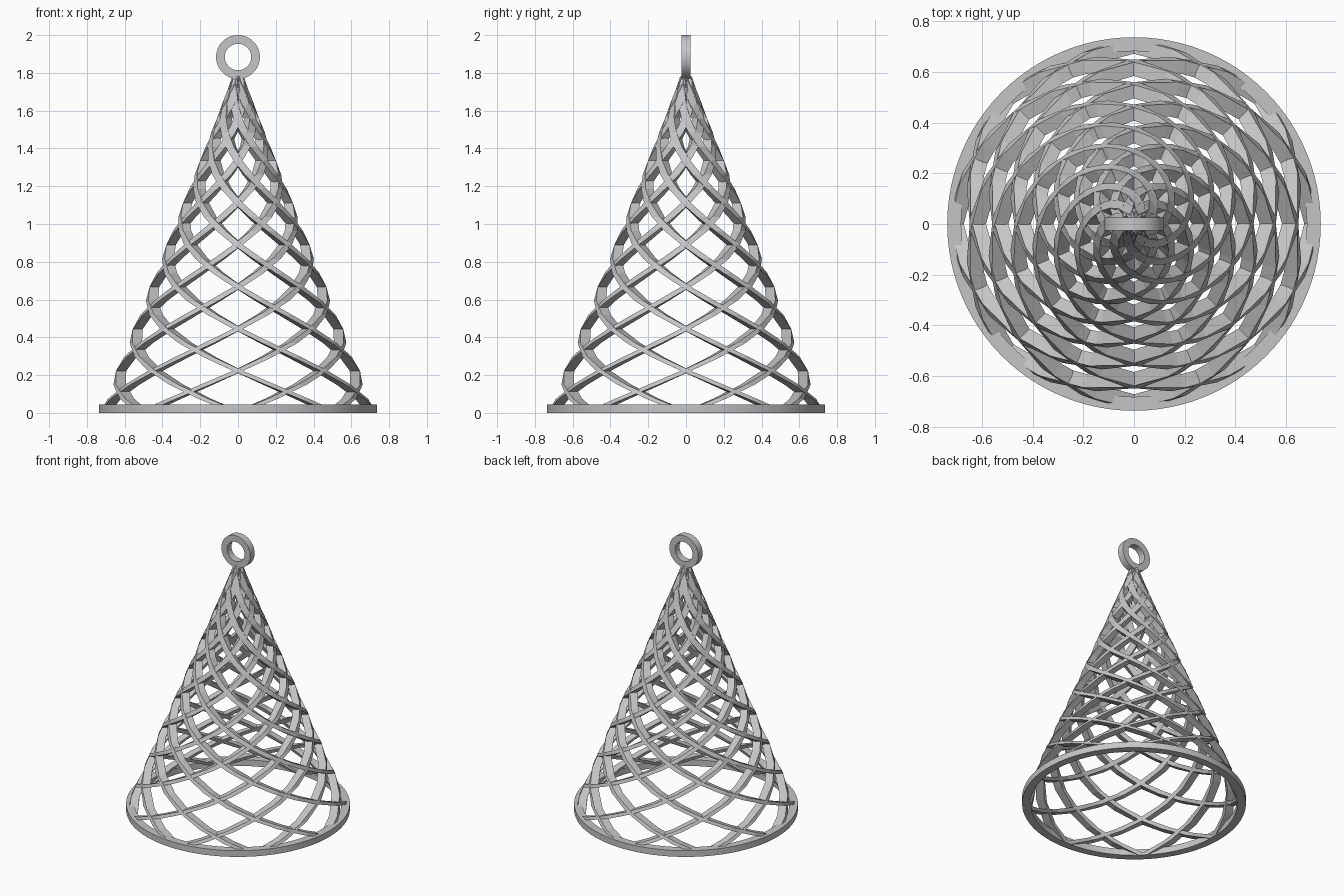
import bpy
import bmesh
from math import cos, sin, pi
from mathutils import Matrix

cube = bpy.data.objects.get("Cube")
if cube:
    bpy.data.objects.remove(cube)

grey = bpy.data.materials.new("plain grey")
grey.use_nodes = True
colour = (0.56, 0.56, 0.56, 1)
grey.diffuse_color = colour
grey.node_tree.nodes["Principled BSDF"].inputs["Base Color"].default_value = colour

HEIGHT = 1.78      # height of the lattice
STRIPS = 8         # strips in each direction
STEPS = 24         # straight segments in one full turn


def sweep(name, sections, closed):
    """Skin a list of equal point loops into a solid."""
    bm = bmesh.new()
    loops = [[bm.verts.new(p) for p in s] for s in sections]
    n = len(loops[0])
    pairs = list(zip(loops, loops[1:]))
    if closed:
        pairs.append((loops[-1], loops[0]))
    else:
        bm.faces.new(loops[0])
        bm.faces.new(loops[-1])
    for a, b in pairs:
        for i in range(n):
            j = (i + 1) % n
            bm.faces.new((a[i], a[j], b[j], b[i]))
    bmesh.ops.recalc_face_normals(bm, faces=bm.faces)
    mesh = bpy.data.meshes.new(name)
    bm.to_mesh(mesh)
    bm.free()
    mesh.materials.append(grey)
    obj = bpy.data.objects.new(name, mesh)
    bpy.context.collection.objects.link(obj)
    return obj


def ring(name, outer, inner, height, sides):
    """Flat band of rectangular section around z."""
    profile = [(outer, 0), (outer, height), (inner, height), (inner, 0)]
    sections = []
    for k in range(sides):
        a = 2 * pi * k / sides
        sections.append([(r * cos(a), r * sin(a), z) for r, z in profile])
    return sweep(name, sections, True)


def strip(name, start, direction):
    """Square bar winding once around the cone."""
    sections = []
    for k in range(STEPS + 1):
        t = k / STEPS
        z = HEIGHT * t
        outer = 0.735 - 0.4 * z
        width = 0.056 - 0.012 * t
        half = width / 2
        a = start + direction * 2 * pi * t
        corners = [(outer, -half), (outer, half),
                   (outer - width, half), (outer - width, -half)]
        sections.append([(r * cos(a) - s * sin(a), r * sin(a) + s * cos(a), z)
                         for r, s in corners])
    return sweep(name, sections, False)


# Lattice of strips winding both ways
for label, direction in (("left", 1), ("right", -1)):
    for i in range(STRIPS):
        strip(f"{label}_winding_strip_{i + 1}", 2 * pi * i / STRIPS, direction)

# Base band
ring("base_ring", 0.737, 0.682, 0.045, 96)

# Hanging loop, standing upright and facing the front
loop = ring("hanging_loop", 0.116, 0.07, 0.05, 48)
loop.data.transform(Matrix.Translation((0, 0.025, 1.884)) @ Matrix.Rotation(pi / 2, 4, "X"))

# Smooth the round bands, keep their edges sharp
for name in ("base_ring", "hanging_loop"):
    obj = bpy.data.objects[name]
    bpy.ops.object.select_all(action="DESELECT")
    obj.select_set(True)
    bpy.context.view_layer.objects.active = obj
    bpy.ops.object.shade_smooth_by_angle()
